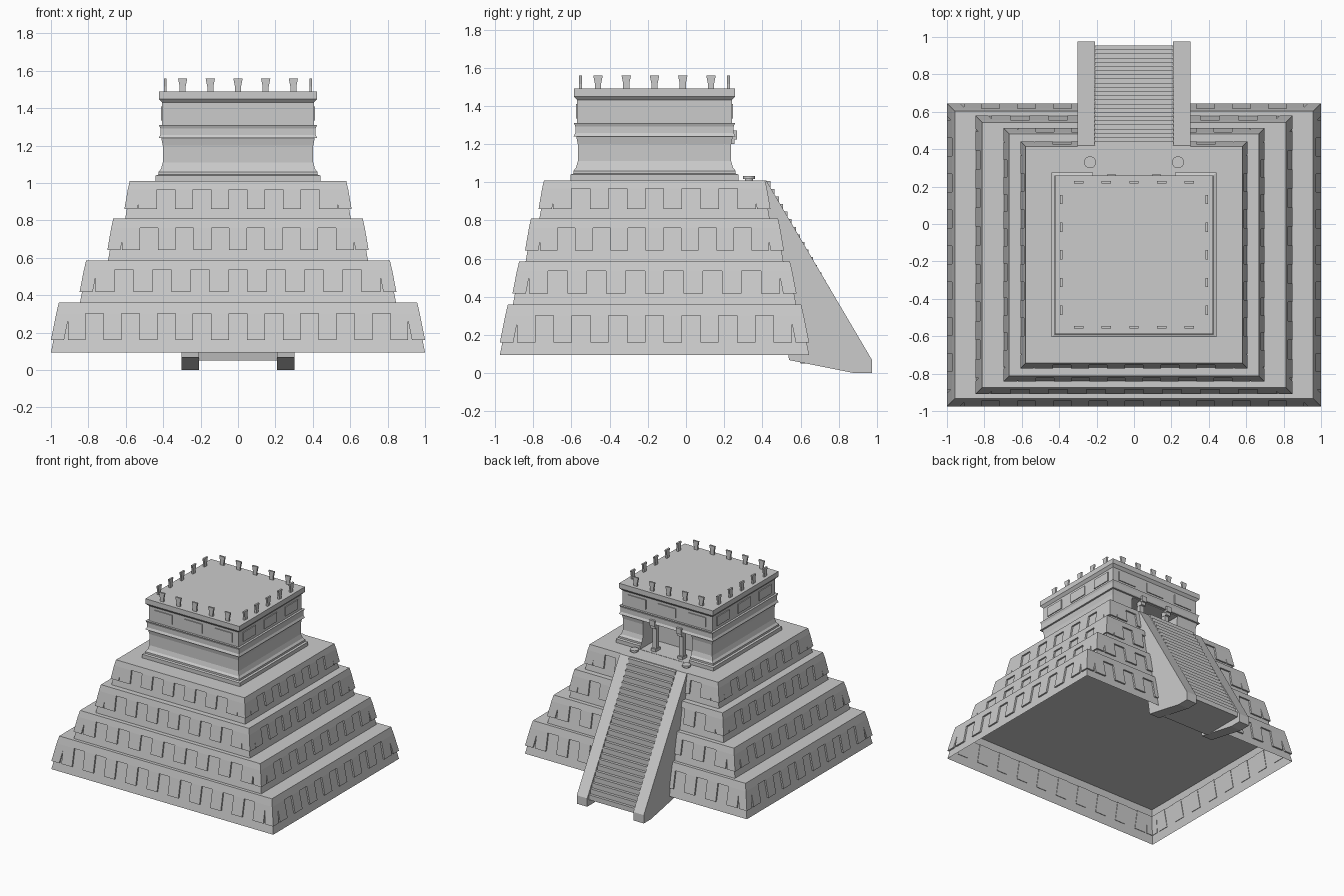
import bpy, bmesh, math

if "Cube" in bpy.data.objects:
    bpy.data.objects.remove(bpy.data.objects["Cube"])

CY = -0.165  # y centre of pyramid and temple


def finish(name, bm):
    bmesh.ops.recalc_face_normals(bm, faces=bm.faces)
    me = bpy.data.meshes.new(name)
    bm.to_mesh(me)
    bm.free()
    ob = bpy.data.objects.new(name, me)
    bpy.context.collection.objects.link(ob)
    return ob


def hexa(bm, pts):
    """Six-sided block from 4 lower and 4 upper points."""
    v = [bm.verts.new(p) for p in pts]
    for f in ((3, 2, 1, 0), (4, 5, 6, 7), (0, 1, 5, 4), (1, 2, 6, 5), (2, 3, 7, 6), (3, 0, 4, 7)):
        bm.faces.new([v[i] for i in f])


def box(bm, x0, x1, y0, y1, z0, z1):
    hexa(bm, [(x, y, z) for z in (z0, z1) for x, y in ((x0, y0), (x1, y0), (x1, y1), (x0, y1))])


def stack(bm, rings, bottom=True):
    """Rectangular rings (half x, half y, z) joined bottom to top."""
    loops = [[bm.verts.new((sx * hx, CY + sy * hy, z)) for sx, sy in ((-1, -1), (1, -1), (1, 1), (-1, 1))]
             for hx, hy, z in rings]
    for a, b in zip(loops, loops[1:]):
        for i in range(4):
            j = (i + 1) % 4
            bm.faces.new((a[i], a[j], b[j], b[i]))
    bm.faces.new(loops[-1])
    if bottom:
        bm.faces.new(loops[0][::-1])


def on_side(side, u, out, z):
    """u along a wall, out = distance from the centre."""
    x, y = ((u, -out), (out, u), (-u, out), (-out, -u))[side]
    return (x, CY + y, z)


def side_block(bm, side, lo, hi):
    """Block on a wall; lo and hi are (u0, u1, inner, outer, z)."""
    hexa(bm, [on_side(side, u, o, z) for u0, u1, i, t, z in (lo, hi)
              for u, o in ((u0, t), (u1, t), (u1, i), (u0, i))])


def prism(name, profile, spans):
    """Extrude a (y, z) profile across each x span."""
    bm = bmesh.new()
    for x0, x1 in spans:
        a = [bm.verts.new((x0, y, z)) for y, z in profile]
        b = [bm.verts.new((x1, y, z)) for y, z in profile]
        bm.faces.new(a)
        bm.faces.new(b[::-1])
        for i in range(len(a)):
            j = (i + 1) % len(a)
            bm.faces.new((a[i], b[i], b[j], a[j]))
    return finish(name, bm)


# Pyramid tiers: z0, z1, lower half sizes, inset at the top
TIERS = [(0.095, 0.36, 1.0, 0.81, 0.042), (0.36, 0.585, 0.845, 0.742, 0.033),
         (0.585, 0.81, 0.695, 0.675, 0.028), (0.81, 1.01, 0.603, 0.603, 0.024)]
REL = 0.013
for n, (z0, z1, hx, hy, inset) in enumerate(TIERS):
    bm = bmesh.new()

    def cut(t):
        return (inset + REL * 0.8) * t, z0 + (z1 - z0) * t
    (a, za), (b, zb) = cut(0.25), cut(0.78)
    stack(bm, [(hx, hy, z0), (hx - b, hy - b, zb), (hx - b + REL, hy - b + REL, zb),
               (hx - inset, hy - inset, z1)], bottom=n > 0)
    # raised tabs hanging from the upper band
    for side in range(4):
        w, h = (hx, hy) if side % 2 == 0 else (hy, hx)
        count = max(3, round(2 * w / 0.2))
        pitch = 2 * (w - inset) / count
        for k in range(count):
            u = (k - (count - 1) / 2) * pitch
            u0, u1 = u - pitch / 4, u + pitch / 4
            side_block(bm, side, (u0, u1, h - a - 0.004, h - a + REL, za),
                       (u0, u1, h - b - 0.004, h - b + REL, zb))
        # corner tabs
        for s in (-1, 1):
            pa, pb = s * (w - a + REL), s * (w - b + REL)
            qa, qb = pa - s * 0.07, pb - s * 0.07
            side_block(bm, side, (min(pa, qa), max(pa, qa), h - a - 0.004, h - a + REL, za),
                       (min(pb, qb), max(pb, qb), h - b - 0.004, h - b + REL, zb))
    finish(f"tier_{n + 1}", bm)

# Stairway and side ramps
N = 24
Y0, Y1, Z0, Z1 = 0.955, 0.42, 0.05, 1.005
steps = [(0.60, Z0), (Y0, Z0)]
for i in range(N):
    z = Z0 + (Z1 - Z0) * (i + 1) / N
    steps += [(Y0 + (Y1 - Y0) * i / N, z), (Y0 + (Y1 - Y0) * (i + 1) / N, z)]
steps.append((0.39, Z1))
prism("stairs", steps, [(-0.21, 0.21)])
ramp = [(0.54, 0.068), (0.88, 0.0), (0.975, 0.0), (0.975, 0.068), (0.42, 1.01), (0.395, 1.01)]
prism("stair_ramps", ramp, [(-0.302, -0.208), (0.208, 0.302)])

# Temple body with plinth, middle band and cornice
bm = bmesh.new()
profile = [(0.44, 1.005), (0.44, 1.04), (0.425, 1.045), (0.425, 1.06), (0.412, 1.075), (0.402, 1.11),
           (0.402, 1.20), (0.41, 1.24), (0.424, 1.24), (0.415, 1.258), (0.415, 1.292), (0.422, 1.31),
           (0.405, 1.31), (0.405, 1.43), (0.423, 1.45), (0.423, 1.49)]
stack(bm, [(h, h, z) for h, z in profile])
temple = finish("temple", bm)

# Doorway cutter
bm = bmesh.new()
box(bm, -0.22, 0.22, 0.08, 0.4, 1.012, 1.235)
cutter = finish("door_cutter", bm)
cutter.hide_render = True
cutter.display_type = 'WIRE'
mod = temple.modifiers.new("door", 'BOOLEAN')
mod.operation = 'DIFFERENCE'
mod.solver = 'EXACT'
mod.object = cutter

# Raised frieze panels on the upper wall
bm = bmesh.new()
for side in range(4):
    for u in (-0.27, 0, 0.27):
        side_block(bm, side, (u - 0.08, u + 0.08, 0.39, 0.412, 1.335),
                   (u - 0.08, u + 0.08, 0.39, 0.412, 1.41))
finish("frieze_panels", bm)

# Flared roof merlons, five on each side
bm = bmesh.new()
for side in range(4):
    for k in range(-2, 3):
        u = k * 0.148
        for b, t, z0, z1 in ((0.016, 0.016, 1.485, 1.515), (0.016, 0.025, 1.515, 1.56)):
            side_block(bm, side, (u - b, u + b, 0.381, 0.395, z0), (u - t, u + t, 0.381, 0.395, z1))
finish("roof_merlons", bm)

# Door columns with projecting capitals and bases
bm = bmesh.new()
for x in (-0.12, 0.12):
    box(bm, x - 0.018, x + 0.018, 0.2, 0.237, 1.01, 1.24)
    box(bm, x - 0.02, x + 0.02, 0.2, 0.255, 1.2, 1.235)
    box(bm, x - 0.022, x + 0.022, 0.23, 0.268, 1.225, 1.27)
    box(bm, x - 0.022, x + 0.022, 0.19, 0.25, 1.01, 1.035)
finish("door_columns", bm)

# Round altars either side of the stair head
for s, name in ((-1, "altar_left"), (1, "altar_right")):
    bm = bmesh.new()
    for r, z0, z1 in ((0.022, 1.008, 1.02), (0.032, 1.018, 1.032)):
        ret = bmesh.ops.create_cone(bm, cap_ends=True, segments=20, radius1=r, radius2=r, depth=z1 - z0)
        bmesh.ops.translate(bm, verts=ret["verts"], vec=(s * 0.235, 0.33, (z0 + z1) / 2))
    finish(name, bm)
